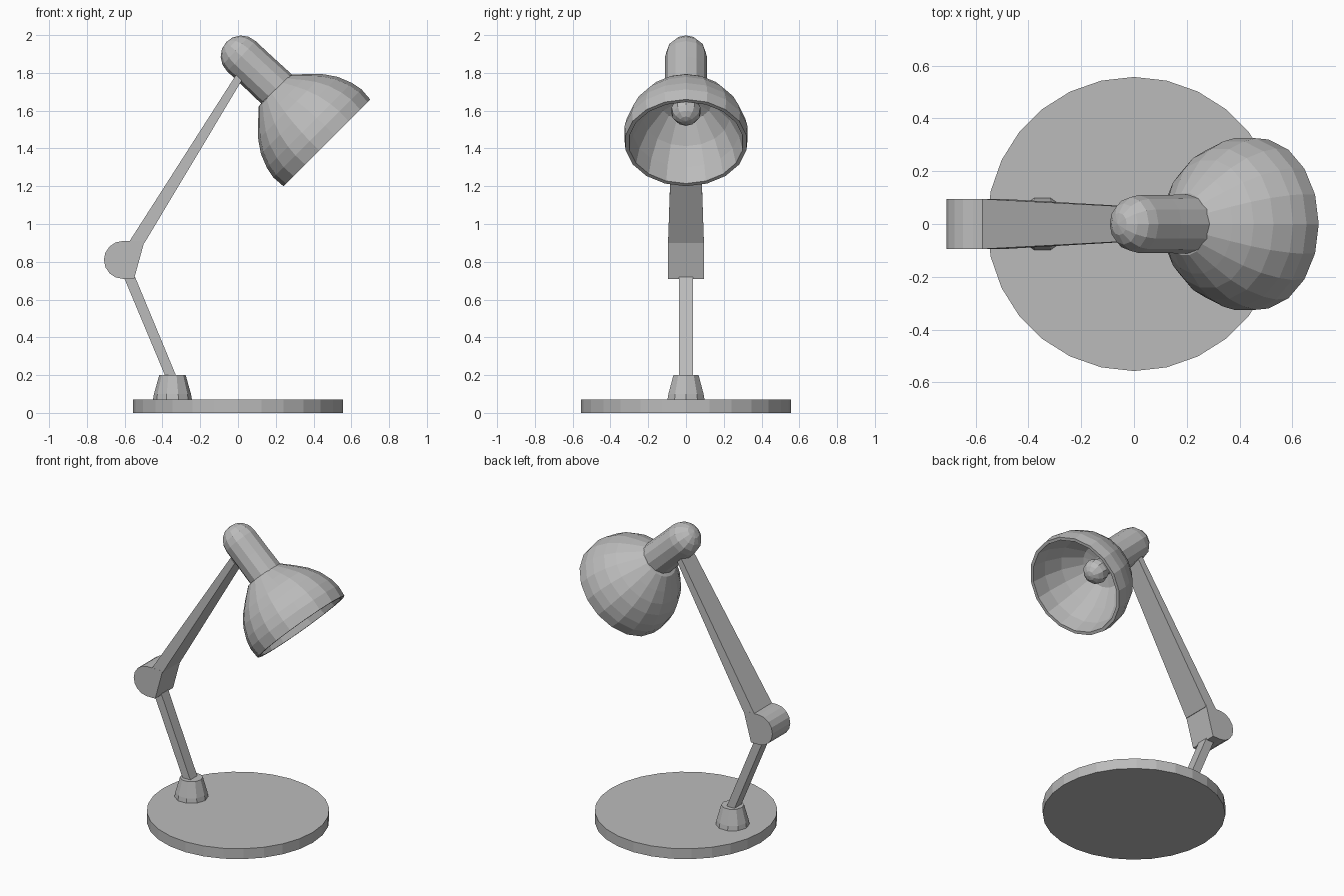
import bpy
import bmesh
from math import sin, cos, pi
from mathutils import Vector

cube = bpy.data.objects.get("Cube")
if cube:
    bpy.data.objects.remove(cube, do_unlink=True)

GREY = (0.5, 0.5, 0.5, 1.0)
grey = bpy.data.materials.new("plain grey")
grey.use_nodes = True
grey.diffuse_color = GREY
grey.node_tree.nodes["Principled BSDF"].inputs["Base Color"].default_value = GREY


def finish(name, bm):
    """Weld, orient and link one flat-shaded part."""
    bmesh.ops.remove_doubles(bm, verts=bm.verts, dist=0.0005)
    bmesh.ops.recalc_face_normals(bm, faces=bm.faces)
    mesh = bpy.data.meshes.new(name)
    bm.to_mesh(mesh)
    bm.free()
    mesh.materials.append(grey)
    obj = bpy.data.objects.new(name, mesh)
    bpy.context.collection.objects.link(obj)
    return obj


def lathe(name, origin, axis, profile, sides):
    """Revolve (radius, height) points about an axis lying in the xz plane."""
    bm = bmesh.new()
    axis = Vector(axis).normalized()
    side = Vector((0, 1, 0))
    out = side.cross(axis)
    rings = []
    for r, h in profile:
        centre = Vector(origin) + axis * h
        angles = [2 * pi * i / sides for i in range(sides)]
        if r == 0:
            rings.append([bm.verts.new(centre)] * sides)
        else:
            rings.append([bm.verts.new(centre + r * (out * cos(a) + side * sin(a)))
                          for a in angles])
    for low, high in zip(rings, rings[1:]):
        for i in range(sides):
            j = (i + 1) % sides
            corners = list(dict.fromkeys((low[i], low[j], high[j], high[i])))
            bm.faces.new(corners)
    # flat lids over open ends
    for ring, (r, h) in ((rings[0], profile[0]), (rings[-1], profile[-1])):
        if r > 0:
            bm.faces.new(ring)
    return finish(name, bm)


def prism(name, outline):
    """Solid from an (x, z, half width) outline, symmetric in y."""
    bm = bmesh.new()
    near = [bm.verts.new((x, -w, z)) for x, z, w in outline]
    far = [bm.verts.new((x, w, z)) for x, z, w in outline]
    bm.faces.new(near)
    bm.faces.new(far)
    for i in range(len(outline)):
        j = (i + 1) % len(outline)
        bm.faces.new((near[i], near[j], far[j], far[i]))
    return finish(name, bm)


UP = (0, 0, 1)

# Base disc and tapered foot
lathe("base", (0, 0, 0), UP, [(0.557, 0), (0.557, 0.07)], 28)
lathe("foot", (-0.347, 0, 0.07), UP, [(0.103, 0), (0.098, 0.03), (0.07, 0.13)], 10)

# Lower arm, elbow joint and tapering upper arm
prism("lower_arm", [(-0.605, 0.72, 0.037), (-0.545, 0.72, 0.037),
                    (-0.325, 0.19, 0.037), (-0.383, 0.19, 0.037)])
elbow = [(-0.61 + 0.1 * cos(a), 0.81 + 0.1 * sin(a), 0.095)
         for a in (pi / 2 + pi * i / 8 for i in range(9))]
prism("elbow", elbow + [(-0.55, 0.71, 0.095), (-0.495, 0.91, 0.095)])
prism("upper_arm", [(-0.58, 0.9, 0.095), (-0.495, 0.9, 0.095),
                    (0.02, 1.76, 0.065), (-0.01, 1.79, 0.065)])

# Rounded neck joining the arm to the shade
R = 0.11
cap = [(R * sin(a), -R * cos(a)) for a in (pi / 8 * i for i in range(5))]
lathe("neck", (0.018, 0, 1.888), (0.73, 0, -0.68),
      cap + [(R, 0.12), (0.112, 0.27), (0.07, 0.32)], 12)

# Hollow shade, opening tilted forward and down
RIM = (0.47, 0, 1.43)
BACK = (-1, 0, 1)
outer = [(0, 0.41), (0.12, 0.39), (0.19, 0.325), (0.245, 0.268),
         (0.288, 0.205), (0.318, 0.13), (0.33, 0.07), (0.325, 0)]
inner = [(0.305, 0), (0.285, 0.1), (0.235, 0.21), (0.14, 0.31), (0, 0.34)]
lathe("shade", RIM, BACK, outer + inner, 18)

# Bulb inside the shade
bulb = [(0.08 * sin(a), 0.24 - 0.08 * cos(a)) for a in (pi / 8 * i for i in range(5))]
lathe("bulb", RIM, BACK, bulb + [(0.05, 0.33)], 10)
